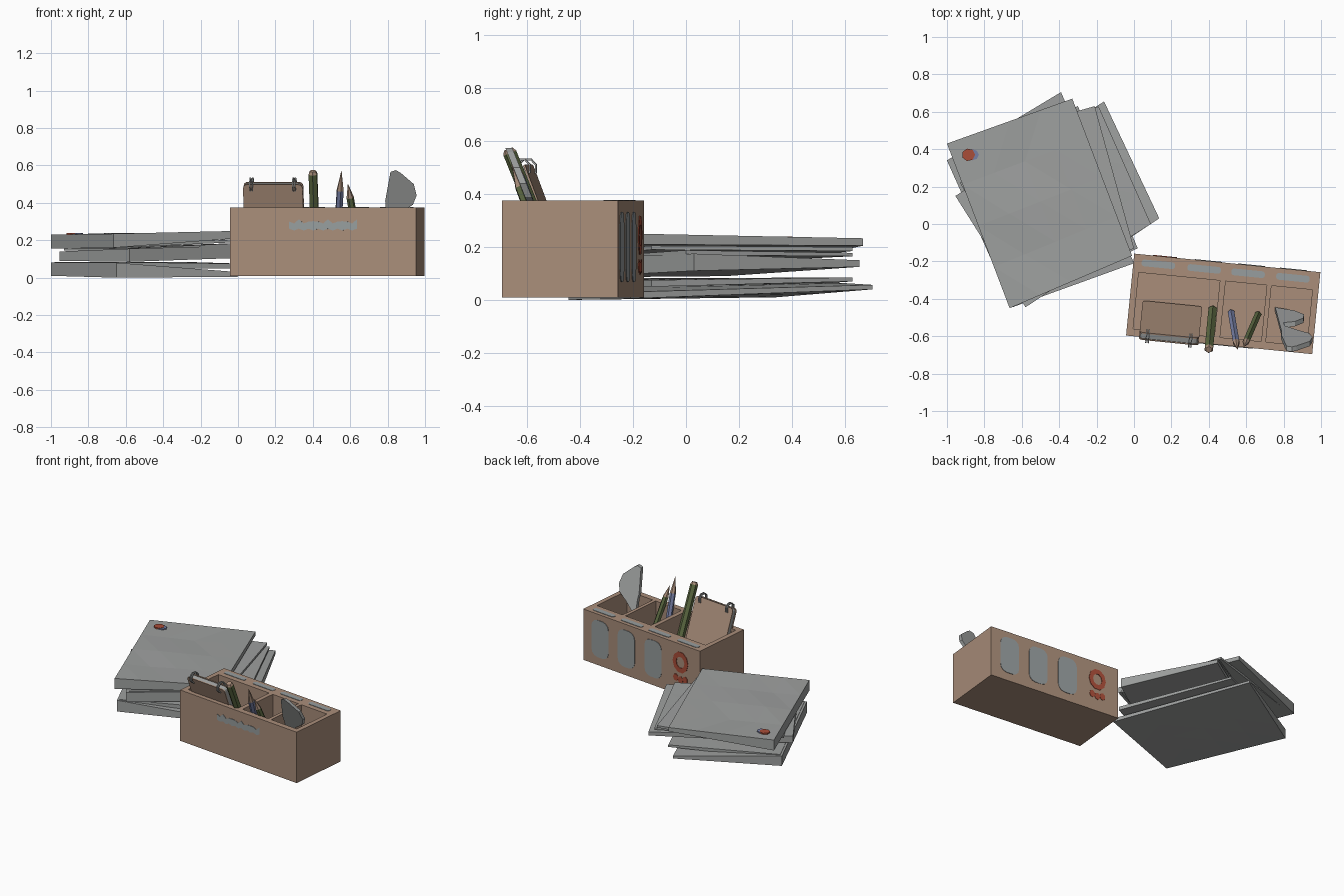
import bpy, bmesh, math, random
from mathutils import Matrix, Vector

if "Cube" in bpy.data.objects:
    bpy.data.objects.remove(bpy.data.objects["Cube"])

random.seed(4)


def material(name, r, g, b):
    m = bpy.data.materials.new(name)
    m.diffuse_color = (r, g, b, 1)
    m.use_nodes = True
    m.node_tree.nodes["Principled BSDF"].inputs["Base Color"].default_value = m.diffuse_color
    return m


CARD = material("cardboard_brown", .40, .27, .195)
GREY = material("paper_grey", .34, .35, .345)
LABEL = material("label_grey", .31, .34, .345)
RED = material("print_red", .40, .075, .04)
BLUE = material("pencil_blue", .18, .21, .37)
GREEN = material("pencil_green", .11, .145, .055)

# Local frame of the slightly turned desk box
BOX = Matrix.Translation((.477, -.427, 0)) @ Matrix.Rotation(math.radians(-5.7), 4, 'Z')
UPRIGHT = Matrix.Rotation(math.pi / 2, 4, 'X')


def finish(bm, name, mat):
    bmesh.ops.remove_doubles(bm, verts=bm.verts, dist=1e-5)
    bmesh.ops.recalc_face_normals(bm, faces=bm.faces)
    me = bpy.data.meshes.new(name)
    bm.to_mesh(me)
    bm.free()
    me.materials.append(mat)
    ob = bpy.data.objects.new(name, me)
    bpy.context.collection.objects.link(ob)
    return ob


def prism(name, pts, t, M, mat):
    """Extrude a 2D outline, centred on its plane, placed by matrix M."""
    bm = bmesh.new()
    lo = [bm.verts.new(M @ Vector((x, y, -t / 2))) for x, y in pts]
    hi = [bm.verts.new(M @ Vector((x, y, t / 2))) for x, y in pts]
    bm.faces.new(lo[::-1])
    bm.faces.new(hi)
    n = len(pts)
    for i in range(n):
        j = (i + 1) % n
        bm.faces.new((lo[i], lo[j], hi[j], hi[i]))
    return finish(bm, name, mat)


def round_rect(w, h, r):
    pts = []
    for k, (sx, sy) in enumerate(((1, 1), (-1, 1), (-1, -1), (1, -1))):
        for a in (0, 30, 60, 90):
            t = math.radians(90 * k + a)
            pts.append((sx * (w / 2 - r) + r * math.cos(t), sy * (h / 2 - r) + r * math.sin(t)))
    return pts


def ellipse(rx, ry, n):
    return [(rx * math.cos(2 * math.pi * i / n), ry * math.sin(2 * math.pi * i / n)) for i in range(n)]


def torus(name, R, r, M, mat, n=10, k=4):
    bm = bmesh.new()
    loops = []
    for i in range(n):
        a = 2 * math.pi * i / n
        loops.append([bm.verts.new(M @ Vector((
            (R + r * math.cos(b)) * math.cos(a), (R + r * math.cos(b)) * math.sin(a), r * math.sin(b))))
            for b in (2 * math.pi * (j + .5) / k for j in range(k))])
    for i in range(n):
        p, q = loops[i], loops[(i + 1) % n]
        for j in range(k):
            bm.faces.new((p[j], q[j], q[(j + 1) % k], p[(j + 1) % k]))
    return finish(bm, name, mat)


def rod(name, p, q, r1, r2, mat):
    p, q = Vector(p), Vector(q)
    bm = bmesh.new()
    M = Matrix.Translation((p + q) / 2) @ (q - p).to_track_quat('Z', 'Y').to_matrix().to_4x4()
    bmesh.ops.create_cone(bm, cap_ends=True, segments=6, radius1=r1, radius2=r2,
                          depth=(q - p).length, matrix=M)
    return finish(bm, name, mat)


# Desk box: a stepped height field with three wells
us = [-.5, -.466, -.03, .001, .222, .247, .467, .5]
vs = [-.22, -.18, .122, .22]
BASE, FLOOR, TOP = .01, .04, .375


def height(i, j):
    if not (0 <= i < 7 and 0 <= j < 3):
        return BASE
    return FLOOR if j == 1 and i in (1, 3, 5) else TOP


bm = bmesh.new()


def quad(*co):
    bm.faces.new([bm.verts.new(BOX @ Vector(c)) for c in co])


for i in range(7):
    for j in range(3):
        a, b, c, d, h = us[i], us[i + 1], vs[j], vs[j + 1], height(i, j)
        quad((a, c, h), (b, c, h), (b, d, h), (a, d, h))
        quad((a, c, BASE), (a, d, BASE), (b, d, BASE), (b, c, BASE))
        for di, dj, p, q in ((-1, 0, (a, d), (a, c)), (1, 0, (b, c), (b, d)),
                             (0, -1, (a, c), (b, c)), (0, 1, (b, d), (a, d))):
            g = height(i + di, j + dj)
            if g < h:
                quad((*p, g), (*q, g), (*q, h), (*p, h))
finish(bm, "desk_box", CARD)

# Printed panels on the back face and the rear ledge
for u in (.355, .13, -.10):
    prism("back_panel", round_rect(.145, .265, .05), .006,
          BOX @ Matrix.Translation((u, .22, .2)) @ UPRIGHT, LABEL)
for u in (-.366, -.12, .116, .357):
    prism("ledge_panel", round_rect(.18, .036, .015), .006,
          BOX @ Matrix.Translation((u, .176, TOP)), LABEL)

# Red ring and small marks on the back
back = BOX @ Matrix.Translation((-.335, .22, .245)) @ UPRIGHT
torus("red_ring", .056, .024, back @ Matrix.Diagonal((.9, 1.05, .2, 1)), RED)
for x in (-.04, 0, .04):
    prism("red_mark", ellipse(.022, .026, 7), .006,
          back @ Matrix.Translation((x, -.125 + .2 * abs(x), 0)), RED)

# Wavy painted band on the front
band = [(-.182 + .026 * i, .262 - .010 * (i % 2)) for i in range(15)]
band += [(x, z + .038 + .012 * (i % 3 == 0)) for i, (x, z) in enumerate(band[::-1])]
prism("front_band", band, .006, BOX @ Matrix.Translation((0, -.22, 0)) @ UPRIGHT, LABEL)

# Ring-bound notebook leaning on the front wall
NOTE = BOX @ Matrix.Translation((-.27, -.045, .05)) @ Matrix.Rotation(math.radians(20.5), 4, 'X')
for name, y, t, w, mat in (("notebook_back_cover", .018, .007, .32, CARD),
                           ("notebook_pages", 0, .029, .31, GREY),
                           ("notebook_front_cover", -.018, .007, .32, CARD)):
    prism(name, round_rect(w, w + .165, .022), t,
          NOTE @ Matrix.Translation((0, y, .243)) @ UPRIGHT, mat)
for u in (-.115, .115):
    for k in (-.006, .006):
        torus("notebook_ring", .036, .005, NOTE @ Matrix.Translation((u + k, 0, .478))
              @ Matrix.Rotation(math.pi / 2, 4, 'Y'), GREY, 8)

# Pencils: hexagonal body plus a wooden end
for name, p, q, cut, r, r2, mat in (
        ("green_pen", (.42, -.46, .05), (.40, -.672, .57), .97, .026, .018, GREEN),
        ("blue_pencil", (.52, -.475, .05), (.553, -.67, .57), .80, .02, .001, BLUE),
        ("green_pencil", (.662, -.485, .05), (.588, -.655, .50), .84, .02, .001, GREEN)):
    mid = Vector(p).lerp(Vector(q), cut)
    rod(name + "_body", p, mid, r, r, mat)
    rod(name + "_tip", mid, q, r, r2, CARD)

# Two-lobed leaning grey plate
lobes = [(.755, .045), (.79, .375), (.787, .41), (.815, .565), (.845, .575), (.87, .56), (.94, .50),
         (.955, .44), (.935, .39), (.87, .345), (.805, .29), (.80, .25), (.86, .235), (.905, .19),
         (.91, .14), (.86, .09)]
LEAN = Matrix(((1, 0, 0, 0), (0, -.4, 1, -.44), (0, 1, 0, 0), (0, 0, 0, 1)))
prism("lobed_plate", lobes, .026, LEAN, GREY)


# Stack of folded papers: each sheet is a warped slab between four corners
def paper(name, corners, amp):
    """corners: back-left, back-right, front-right, front-left as (x, y, bottom, top)."""
    bm = bmesh.new()
    n = 4
    A, B, C, D = [Vector(c) for c in corners]
    lo, hi = {}, {}
    for i in range(n + 1):
        for j in range(n + 1):
            s, t = i / n, j / n
            p = A.lerp(B, s).lerp(D.lerp(C, s), t)
            inner = 0 < i < n and 0 < j < n
            lo[i, j] = bm.verts.new((p[0], p[1], p[2]))
            hi[i, j] = bm.verts.new((p[0], p[1], p[3] + (random.uniform(-amp, amp) if inner else 0)))
    for i in range(n):
        for j in range(n):
            ring = [(i, j), (i, j + 1), (i + 1, j + 1), (i + 1, j)]
            bm.faces.new([hi[k] for k in ring])
            bm.faces.new([lo[k] for k in ring[::-1]])
        for a, b in (((i, 0), (i + 1, 0)), ((i, n), (i + 1, n)),
                     ((0, i), (0, i + 1)), ((n, i), (n, i + 1))):
            bm.faces.new((lo[a], lo[b], hi[b], hi[a]))
    bmesh.ops.triangulate(bm, faces=bm.faces)
    return finish(bm, name, GREY)


paper("bottom_paper", ((-1, .34, .01, .08), (-.39, .705, .04, .057),
                       (.0, -.21, .005, .03), (-.65, -.445, .0, .08)), .002)
paper("bottom_paper_leaf", ((-.98, .33, .05, .083), (-.30, .63, .07, .085),
                            (.02, -.13, .05, .075), (-.64, -.43, .05, .083)), .002)
paper("middle_paper", ((-.955, .15, .09, .14), (-.16, .655, .125, .15),
                       (.135, .03, .11, .175), (-.58, -.445, .085, .155)), .002)
paper("middle_paper_leaf", ((-.93, .22, .145, .155), (-.19, .63, .165, .178),
                            (.09, .0, .17, .188), (-.57, -.42, .145, .158)), .002)
paper("top_paper_leaf", ((-.98, .41, .16, .18), (-.21, .63, .185, .2),
                         (.0, -.13, .19, .205), (-.65, -.43, .16, .18)), .002)
paper("top_paper", ((-1, .43, .155, .23), (-.33, .67, .205, .233),
                    (-.01, -.17, .21, .25), (-.665, -.45, .16, .235)), .007)

# Two-colour spot on the top paper
prism("spot_blue", ellipse(.036, .03, 8), .008, Matrix.Translation((-.865, .37, .2345)), BLUE)
prism("spot_red", ellipse(.036, .034, 7), .009, Matrix.Translation((-.885, .37, .2355)), RED)
